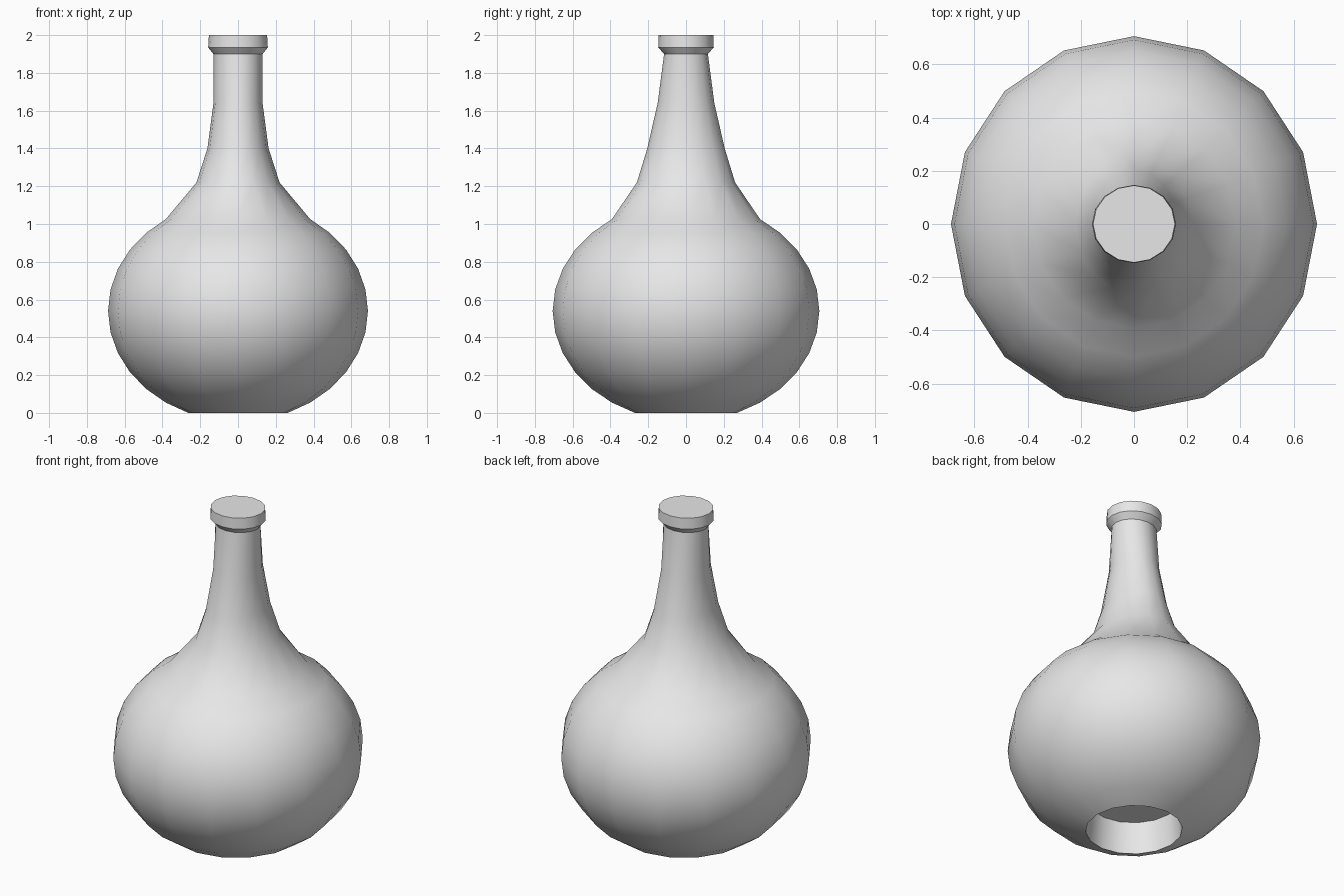
import bpy, bmesh
from math import sin, cos, pi, radians

SIDES = 16

cube = bpy.data.objects.get("Cube")
if cube:
    bpy.data.objects.remove(cube, do_unlink=True)

grey = bpy.data.materials.new("plain_grey")
grey.use_nodes = True
grey.diffuse_color = (0.8, 0.8, 0.8, 1)
grey.node_tree.nodes["Principled BSDF"].inputs["Base Color"].default_value = (0.8, 0.8, 0.8, 1)


def loft(name, rings):
    """Skin elliptical rings (x radius, y radius, height) and cap both ends."""
    bm = bmesh.new()
    loops = []
    for rx, ry, z in rings:
        loops.append([bm.verts.new((rx * cos(2 * pi * i / SIDES),
                                    ry * sin(2 * pi * i / SIDES), z))
                      for i in range(SIDES)])
    for low, high in zip(loops, loops[1:]):
        for i in range(SIDES):
            j = (i + 1) % SIDES
            bm.faces.new((low[i], low[j], high[j], high[i]))
    bm.faces.new(loops[0][::-1])
    bm.faces.new(loops[-1])
    bmesh.ops.recalc_face_normals(bm, faces=bm.faces)
    mesh = bpy.data.meshes.new(name)
    bm.to_mesh(mesh)
    bm.free()
    mesh.materials.append(grey)
    obj = bpy.data.objects.new(name, mesh)
    bpy.context.collection.objects.link(obj)
    bpy.ops.object.select_all(action="DESELECT")
    obj.select_set(True)
    bpy.context.view_layer.objects.active = obj
    bpy.ops.object.shade_smooth_by_angle(angle=radians(30))
    return obj


# Recess under the base
recess = [(0.25, 0.255, 0.19)]

# Round belly, from the base opening up to the shoulder
belly = []
for step in range(-6, 6):
    a = step * pi / 16
    belly.append((0.688 * cos(a), 0.706 * cos(a), max(0, 0.54 + 0.584 * sin(a))))
belly[0] = (belly[0][0], belly[0][1], 0)

# Tapering neck
neck = [(0.22, 0.26, 1.22), (0.162, 0.205, 1.40),
        (0.13, 0.15, 1.64), (0.13, 0.116, 1.90)]

# Flared lip with a closed top
lip = [(0.158, 0.147, 1.935), (0.154, 0.145, 2.0)]

loft("bottle", recess + belly + neck + lip)
